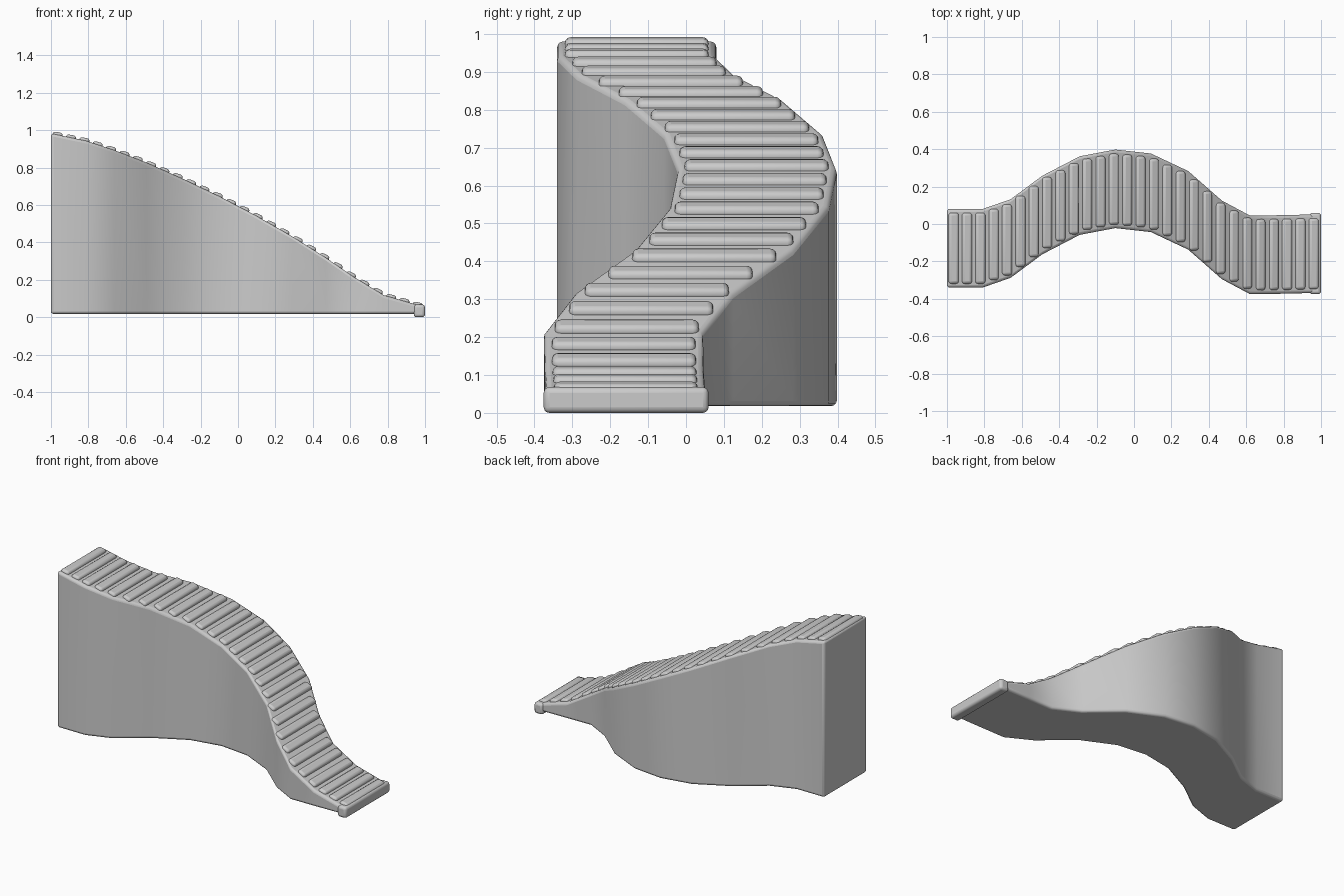
import bpy, bmesh, math
from mathutils import Matrix

if "Cube" in bpy.data.objects:
    bpy.data.objects.remove(bpy.data.objects["Cube"])

# Stations along the ramp: x, centre y, top z
PATH = [(-1, -.13, .983), (-.81, -.13, .943), (-.66, -.078, .893), (-.49, .048, .827),
        (-.29, .152, .738), (-.1, .188, .647), (.09, .167, .547), (.29, .073, .432),
        (.47, -.085, .318), (.62, -.165, .215), (.78, -.163, .118), (.995, -.158, .056)]
HALF, BASE = .21, .018


def sample(x):
    """Centre y, surface z and slope angle at x."""
    for (x0, y0, z0), (x1, y1, z1) in zip(PATH, PATH[1:]):
        if x <= x1:
            break
    t = (x - x0) / (x1 - x0)
    return y0 + t * (y1 - y0), z0 + t * (z1 - z0), math.atan2(z0 - z1, x1 - x0)


def finish(name, bm, bevel, segments):
    bmesh.ops.recalc_face_normals(bm, faces=bm.faces)
    mesh = bpy.data.meshes.new(name)
    bm.to_mesh(mesh)
    bm.free()
    ob = bpy.data.objects.new(name, mesh)
    bpy.context.collection.objects.link(ob)
    mod = ob.modifiers.new("rounding", 'BEVEL')
    mod.width, mod.segments = bevel, segments
    mod.limit_method, mod.angle_limit = 'ANGLE', math.radians(45)
    bpy.ops.object.select_all(action='DESELECT')
    ob.select_set(True)
    bpy.context.view_layer.objects.active = ob
    bpy.ops.object.shade_smooth_by_angle(angle=math.radians(35))
    return ob


def add_box(bm, loc, size, pitch=0):
    bmesh.ops.create_cube(bm, size=1, matrix=Matrix.Translation(loc)
                          @ Matrix.Rotation(pitch, 4, 'Y')
                          @ Matrix.Diagonal((*size, 1)))


# Solid winding ramp body
bm = bmesh.new()
rings = [[bm.verts.new(p) for p in ((x, y - HALF, BASE), (x, y + HALF, BASE),
                                    (x, y + HALF, z), (x, y - HALF, z))]
         for x, y, z in PATH]
for a, b in zip(rings, rings[1:]):
    for i in range(4):
        j = (i + 1) % 4
        bm.faces.new((a[i], a[j], b[j], b[i]))
bm.faces.new(rings[0])
bm.faces.new(rings[-1])
finish("ramp_body", bm, .014, 3)

# Rounded slats across the running surface, each pitched with the slope
bm = bmesh.new()
COUNT = 28
for i in range(COUNT):
    x = -.965 + i * 1.925 / (COUNT - 1)
    y, z, pitch = sample(x)
    add_box(bm, (x, y, z - .003), (.056, .38, .034), pitch * .8)
finish("slats", bm, .0155, 3)

# Lip at the foot of the ramp
bm = bmesh.new()
add_box(bm, (.97, -.158, .034), (.06, .435, .068))
finish("foot_lip", bm, .015, 3)
